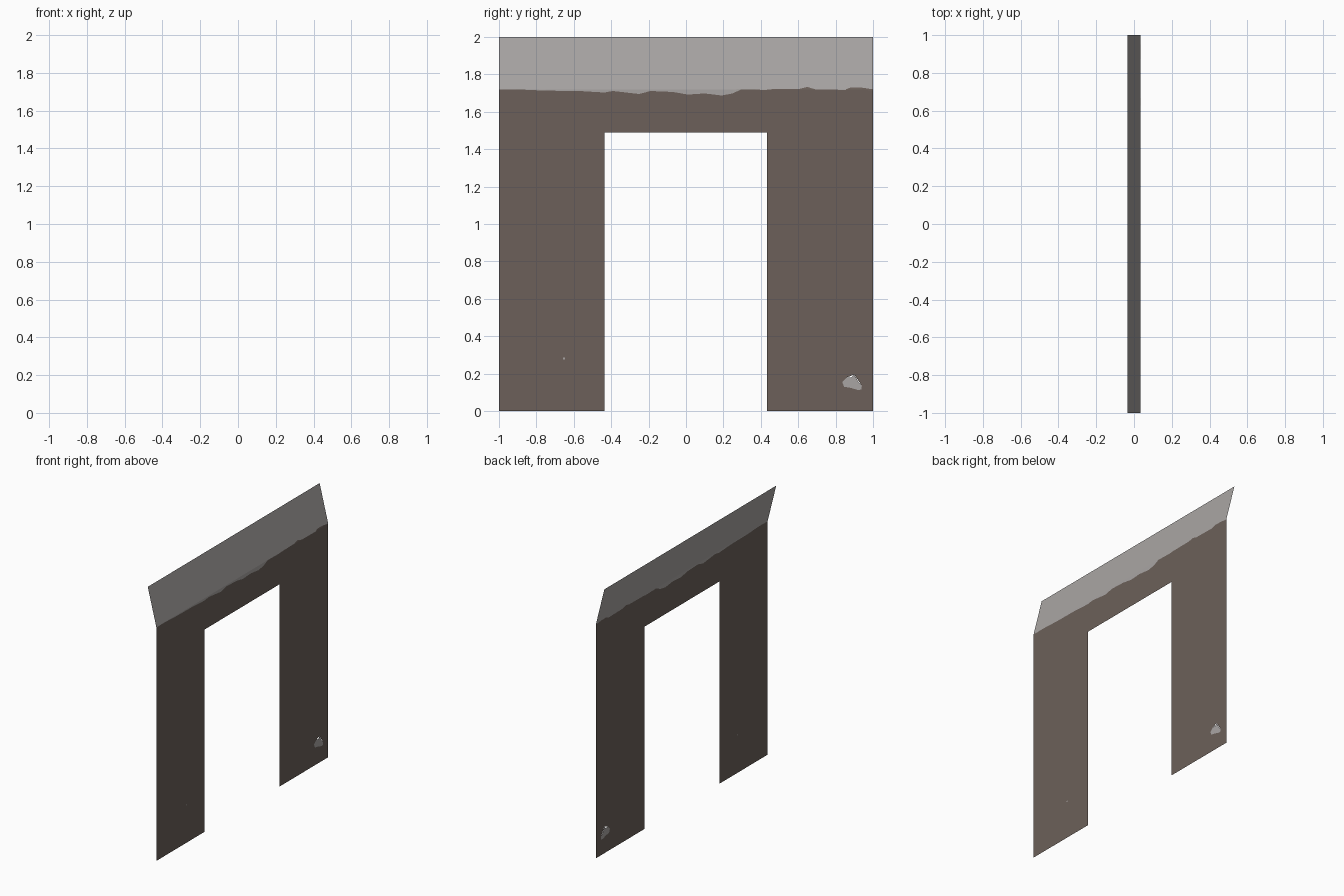
import bpy, bmesh

if "Cube" in bpy.data.objects:
    bpy.data.objects.remove(bpy.data.objects["Cube"])

# Main measurements
X = 0.035            # wall plane at +X, top edge leans back to -X
BEND, TOP = 1.72, 2.0
DOOR_L, DOOR_R, DOOR_H = -0.437, 0.432, 1.49


def material(name, rgb):
    m = bpy.data.materials.new(name)
    m.diffuse_color = (*rgb, 1)
    m.use_nodes = True
    m.node_tree.nodes["Principled BSDF"].inputs["Base Color"].default_value = m.diffuse_color
    return m


BROWN = material("brown plaster", (0.150, 0.118, 0.101))
GREY = material("grey stone", (0.395, 0.375, 0.368))


def point(y, z):
    """Place a profile point on the wall or on the leaning panel."""
    lean = max(0.0, (z - BEND) / (TOP - BEND))
    return (X - 2 * X * lean, y, z)


def finish(name, bm):
    for f in bm.faces:
        f.normal_update()
        if f.normal.x < 0:
            f.normal_flip()
    mesh = bpy.data.meshes.new(name)
    bm.to_mesh(mesh)
    bm.free()
    mesh.materials.append(BROWN)
    mesh.materials.append(GREY)
    ob = bpy.data.objects.new(name, mesh)
    bpy.context.collection.objects.link(ob)


def pier(name, y0, y1, spot):
    """Flat pier with a bare grey patch cut into it."""
    bm = bmesh.new()
    edges = []
    loops = []
    for loop in ([(y0, 0), (y1, 0), (y1, DOOR_H), (y0, DOOR_H)], spot):
        vs = [bm.verts.new(point(*p)) for p in loop]
        loops.append(vs)
        edges += [bm.edges.new((vs[i - 1], vs[i])) for i in range(len(vs))]
    bmesh.ops.triangle_fill(bm, edges=edges, use_beauty=True, normal=(1, 0, 0))
    # Faces made only of patch corners are the patch, if the fill closed it
    hole = set(loops[1])
    inner = [f for f in bm.faces if all(v in hole for v in f.verts)]
    bmesh.ops.delete(bm, geom=inner, context='FACES_ONLY')
    patch = bm.faces.new(loops[1])
    patch.material_index = 1
    finish(name, bm)


# Piers either side of the doorway
pier("left_pier", -1, DOOR_L,
     [(-0.658, 0.275), (-0.648, 0.275), (-0.648, 0.285), (-0.658, 0.285)])
pier("right_pier", DOOR_R, 1,
     [(0.835, 0.155), (0.86, 0.18), (0.885, 0.18), (0.90, 0.195),
      (0.92, 0.158), (0.94, 0.135), (0.938, 0.115), (0.92, 0.112),
      (0.88, 0.124), (0.845, 0.13)])

# Lintel and leaning panel, with the ragged plaster edge between the colours
EDGE = [(-1, 1.718), (-0.91, 1.722), (-0.75, 1.713), (-0.57, 1.711),
        (-0.437, 1.703), (-0.39, 1.711), (-0.25, 1.695), (-0.19, 1.711),
        (-0.07, 1.706), (0.01, 1.692), (0.10, 1.698), (0.19, 1.687),
        (0.25, 1.698), (0.295, 1.721), (0.432, 1.717), (0.61, 1.723),
        (0.65, 1.733), (0.69, 1.72), (0.855, 1.717), (0.88, 1.73),
        (0.94, 1.729), (1, 1.711)]
bm = bmesh.new()
for (ya, za), (yb, zb) in zip(EDGE, EDGE[1:]):
    la = [DOOR_H, min(za, BEND), max(za, BEND), TOP]
    lb = [DOOR_H, min(zb, BEND), max(zb, BEND), TOP]
    colours = [0, 0 if za + zb > 2 * BEND else 1, 1]
    for i, colour in enumerate(colours):
        corners = [(ya, la[i]), (yb, lb[i]), (yb, lb[i + 1]), (ya, la[i + 1])]
        f = bm.faces.new([bm.verts.new(point(*c)) for c in corners])
        f.material_index = colour
bmesh.ops.remove_doubles(bm, verts=bm.verts, dist=0.0001)
finish("lintel_and_leaning_panel", bm)
